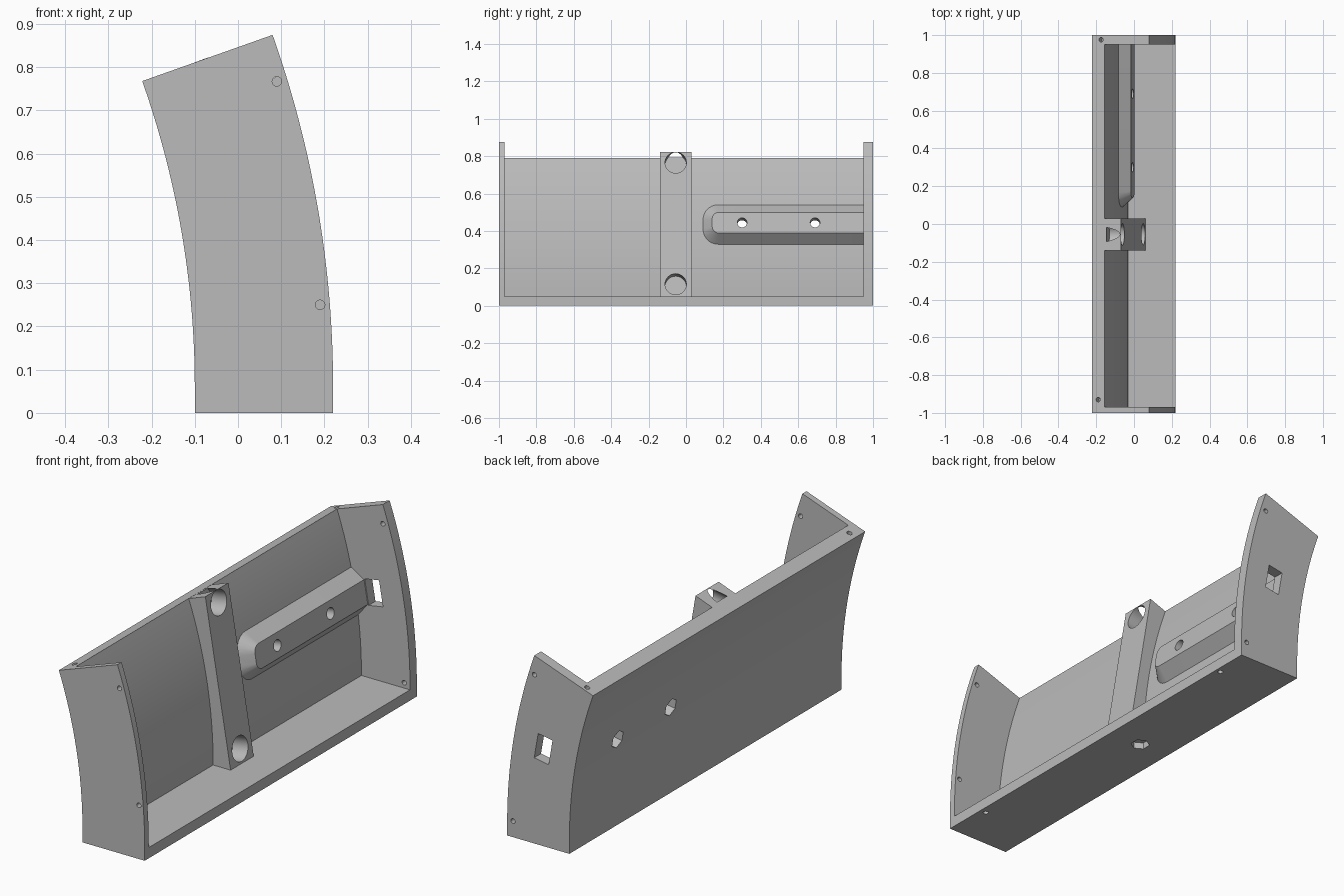
import bpy, bmesh
from math import sin, cos, pi, radians
from mathutils import Vector, Matrix

old = bpy.data.objects.get("Cube")
if old:
    bpy.data.objects.remove(old)

grey = bpy.data.materials.new("plain_grey")
grey.use_nodes = True
grey.diffuse_color = (0.5, 0.5, 0.5, 1)
grey.node_tree.nodes["Principled BSDF"].inputs["Base Color"].default_value = (0.5, 0.5, 0.5, 1)

# Shared curvature of the panel
CX, CZ = -2.22, 0.06
R_OUT, R_IN, R_BACK = 2.44, 2.19, 2.12
END = radians(19.5)


def polar(r, a):
    return (CX + r * cos(a), CZ + r * sin(a))


def arc(r, a0, a1, n=32):
    return [polar(r, a0 + (a1 - a0) * i / n) for i in range(n + 1)]


def finish(bm, name):
    bmesh.ops.recalc_face_normals(bm, faces=bm.faces[:])
    mesh = bpy.data.meshes.new(name)
    bm.to_mesh(mesh)
    bm.free()
    mesh.materials.append(grey)
    ob = bpy.data.objects.new(name, mesh)
    bpy.context.collection.objects.link(ob)
    return ob


def loft(name, a, b):
    """Solid between two matching outlines."""
    bm = bmesh.new()
    va, vb = [bm.verts.new(p) for p in a], [bm.verts.new(p) for p in b]
    bm.faces.new(va)
    bm.faces.new(vb)
    for i in range(len(a)):
        j = (i + 1) % len(a)
        bm.faces.new((va[i], va[j], vb[j], vb[i]))
    return finish(bm, name)


def extrude_y(name, profile, y0, y1):
    return loft(name, [(x, y0, z) for x, z in profile], [(x, y1, z) for x, z in profile])


def peg(name, centre, axis, r, length, sides=32):
    """Cylinder or prism centred on a point along an axis."""
    bm = bmesh.new()
    turn = Vector(axis).to_track_quat('Z', 'Y').to_matrix().to_4x4()
    bmesh.ops.create_cone(bm, cap_ends=True, segments=sides, radius1=r, radius2=r,
                          depth=length, matrix=Matrix.Translation(centre) @ turn)
    return finish(bm, name)


def combine(target, other, op):
    mod = target.modifiers.new(op.lower(), 'BOOLEAN')
    mod.operation, mod.object, mod.solver = op, other, 'EXACT'
    bpy.context.view_layer.objects.active = target
    bpy.ops.object.modifier_apply(modifier=mod.name)
    bpy.data.objects.remove(other)


# Curved tray: solid segment minus the open cavity
outer = [(0.22, 0)] + arc(R_OUT, 0, END) + arc(R_BACK, END, 0) + [(-0.10, 0)]
body = extrude_y("curved_tray", outer, -1, 1)
cavity = [(-0.03, 0.05)] + arc(R_IN, 0, radians(25)) + [(1, 1.4), (1, 0.05)]
combine(body, extrude_y("cavity", cavity, -0.97, 0.95), 'DIFFERENCE')

# Slanted middle post
post_front = [Vector((0.06, 0.05)), Vector((-0.07, 0.822))]
slope = (post_front[1] - post_front[0]).normalized()
foot = post_front[0] - slope * 0.02
post = [tuple(foot), tuple(post_front[1])] + arc(2.16, END - 0.0005, 0) + [(-0.06, foot.y)]
combine(body, extrude_y("post", post, -0.14, 0.03), 'UNION')

# Mounting rail with sloped sides, in a frame turned to the wall
A = radians(9.85)
normal, up = Vector((cos(A), 0, sin(A))), Vector((-sin(A), 0, cos(A)))
wall_x, wall_z = polar(R_IN, A)
base = Vector((wall_x, 0, wall_z))


def at(n, y, t):
    return base + normal * n + up * t + Vector((0, y, 0))


def rail_outline(n, y0, h, r):
    pts = [at(n, 0.975, -h)]
    for sign, start in ((-1, -pi / 2), (1, pi)):
        for i in range(9):
            q = start - i * pi / 16
            pts.append(at(n, y0 + r + r * cos(q), sign * (h - r) + r * sin(q)))
    return pts + [at(n, 0.975, h)]


rail = loft("rail", rail_outline(-0.006, 0.086, 0.110, 0.085),
            rail_outline(0.056, 0.14, 0.056, 0.035))
combine(body, rail, 'UNION')

# Screw holes through the rail with hexagonal pockets behind
for y in (0.30, 0.69):
    combine(body, peg("screw_hole", at(0, y, 0), normal, 0.026, 0.4), 'DIFFERENCE')
    combine(body, peg("nut_pocket", at(-0.08, y, 0), normal, 0.042, 0.12, 6), 'DIFFERENCE')

# Window through the rear end wall beside the rail
corners = [(0.06, -0.06), (0.135, -0.06), (0.135, 0.06), (0.06, 0.06)]
combine(body, loft("window", [at(n, 0.9, t) for n, t in corners],
                   [at(n, 1.1, t) for n, t in corners]), 'DIFFERENCE')

# Round sockets in the post face
face_normal = Vector((slope.y, 0, -slope.x))
for z in (0.765, 0.115):
    x = 0.06 + slope.x / slope.y * (z - 0.05)
    combine(body, peg("socket", (x, -0.055, z), face_normal, 0.057, 0.16), 'DIFFERENCE')

# Small pin holes: end walls, top edge, post top and underside
Y, Z = (0, 1, 0), (0, 0, 1)
top = (-sin(END), 0, cos(END))
pins = [((0.09, -0.985, 0.767), Y, 0.011, 0.1), ((0.19, -0.985, 0.25), Y, 0.011, 0.1),
        ((0.08, 0.975, 0.785), Y, 0.011, 0.1), ((0.19, 0.975, 0.075), Y, 0.011, 0.1),
        ((-0.175, 0.975, 0.785), top, 0.012, 0.1), ((-0.19, -0.93, 0.78), top, 0.012, 0.1),
        ((-0.12, -0.05, 0.805), top, 0.02, 0.12),
        ((0.19, -0.79, 0), Z, 0.012, 0.06), ((0.195, 0.825, 0), Z, 0.012, 0.06)]
for centre, axis, r, length in pins:
    combine(body, peg("pin_hole", centre, axis, r, length, 16), 'DIFFERENCE')
combine(body, peg("hex_pocket", (0.055, 0.108, 0), Z, 0.042, 0.06, 6), 'DIFFERENCE')

# Smooth curves, crisp edges
bpy.ops.object.select_all(action='DESELECT')
body.select_set(True)
bpy.context.view_layer.objects.active = body
bpy.ops.object.shade_smooth_by_angle(angle=radians(25))
